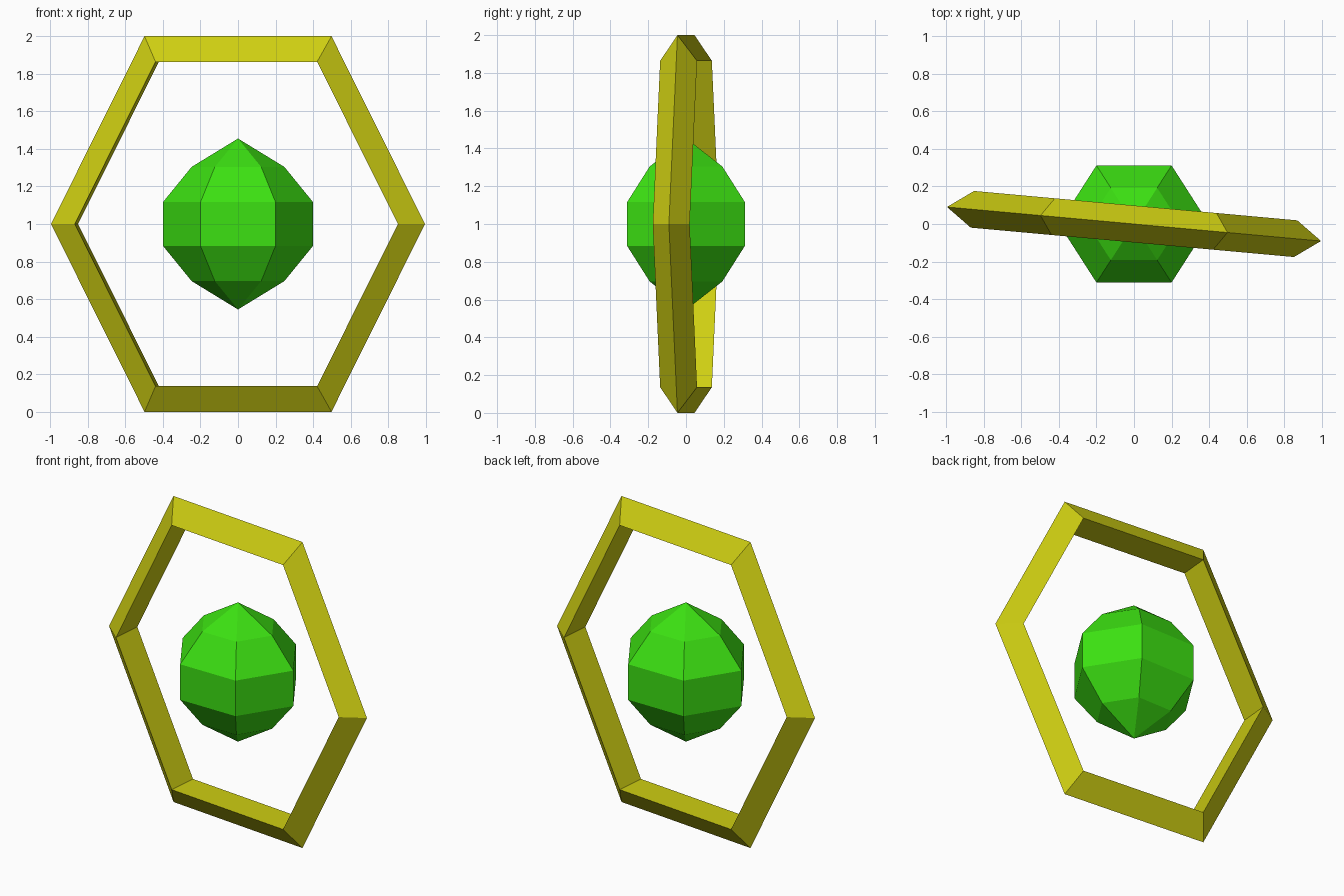
import bpy
import bmesh
from math import cos, sin, pi, radians
from mathutils import Matrix

cube = bpy.data.objects.get("Cube")
if cube:
    bpy.data.objects.remove(cube, do_unlink=True)

SIDES = 6
MIDDLE = Matrix.Translation((0, 0, 1))


def make_material(name, rgb):
    mat = bpy.data.materials.new(name)
    mat.use_nodes = True
    colour = (*rgb, 1)
    mat.diffuse_color = colour
    mat.node_tree.nodes["Principled BSDF"].inputs["Base Color"].default_value = colour
    return mat


def revolve(name, profile, closed, transform, mat):
    """Turn a (radius, height) profile around z in flat six-sided steps."""
    bm = bmesh.new()
    rings = []
    for i in range(SIDES):
        a = 2 * pi * i / SIDES
        rings.append([bm.verts.new((r * cos(a), r * sin(a), h)) for r, h in profile])
    count = len(profile)
    for i in range(SIDES):
        here, there = rings[i], rings[(i + 1) % SIDES]
        for j in range(count if closed else count - 1):
            k = (j + 1) % count
            bm.faces.new((here[j], there[j], there[k], here[k]))
    # Weld the poles, which turns their quads into triangles
    bmesh.ops.remove_doubles(bm, verts=bm.verts, dist=0.0001)
    bmesh.ops.transform(bm, matrix=transform, verts=bm.verts)
    bmesh.ops.recalc_face_normals(bm, faces=bm.faces)
    mesh = bpy.data.meshes.new(name)
    bm.to_mesh(mesh)
    bm.free()
    mesh.materials.append(mat)
    obj = bpy.data.objects.new(name, mesh)
    bpy.context.collection.objects.link(obj)
    return obj


green = make_material("bright green", (0.045, 0.75, 0.006))
yellow = make_material("dark yellow", (0.62, 0.62, 0.006))

# Faceted gem with pointed poles, slightly flattened front to back
half = [(0.4, 0.116), (0.247, 0.304), (0, 0.455)]
gem_profile = [(r, -h) for r, h in reversed(half)] + half
revolve("gem", gem_profile, False, MIDDLE @ Matrix.Diagonal((1, 0.9, 1, 1)), green)

# Upright hexagonal ring with a triangular section, stretched in height and turned a little
ring_profile = [(1, 0), (0.864, 0.098), (0.864, -0.098)]
stretch = Matrix.Diagonal((1, 1 / sin(pi / 3), 1, 1))
turn = Matrix.Rotation(radians(-5.2), 4, "Z") @ Matrix.Rotation(pi / 2, 4, "X")
revolve("ring", ring_profile, True, MIDDLE @ turn @ stretch, yellow)
